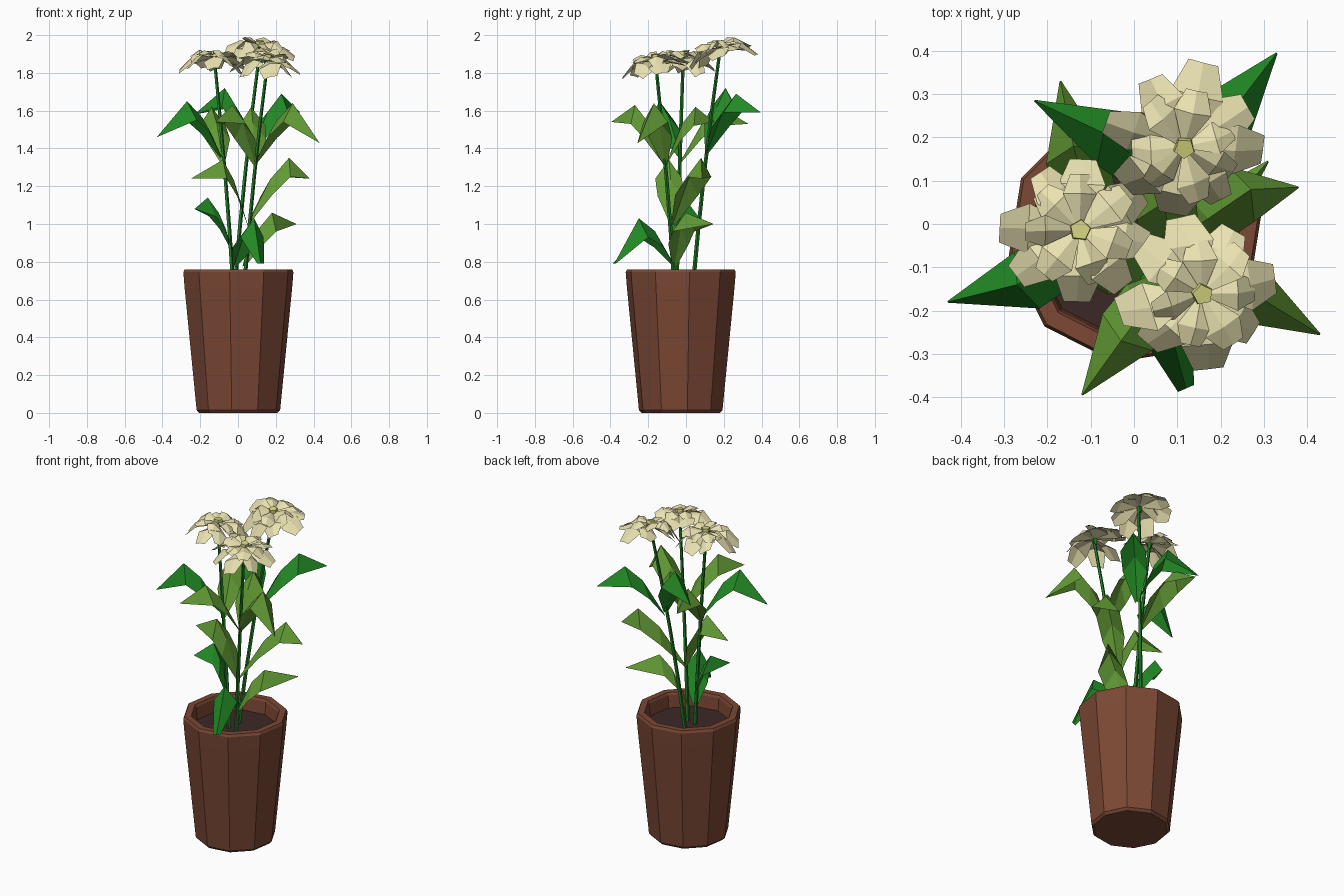
import bpy, bmesh, math, random
from mathutils import Vector

if "Cube" in bpy.data.objects:
    bpy.data.objects.remove(bpy.data.objects["Cube"])

random.seed(4)


def material(name, rgb):
    m = bpy.data.materials.new(name)
    m.diffuse_color = (*rgb, 1)
    m.use_nodes = True
    m.node_tree.nodes["Principled BSDF"].inputs["Base Color"].default_value = m.diffuse_color
    return m


CLAY = material("clay", (0.20, 0.065, 0.035))
SOIL = material("soil", (0.045, 0.022, 0.018))
STEM = material("stem_green", (0.015, 0.2, 0.02))
GREEN = material("leaf_green", (0.016, 0.25, 0.018))
OLIVE = material("leaf_olive", (0.12, 0.32, 0.035))
CREAM = material("petal_cream", (0.82, 0.76, 0.44))
YELLOW = material("flower_centre", (0.68, 0.68, 0.22))


def finish(name, bm, mat):
    bmesh.ops.recalc_face_normals(bm, faces=bm.faces)
    me = bpy.data.meshes.new(name)
    bm.to_mesh(me)
    bm.free()
    ob = bpy.data.objects.new(name, me)
    me.materials.append(mat)
    bpy.context.collection.objects.link(ob)
    return ob


def bridge(bm, rings):
    n = len(rings[0])
    for a, b in zip(rings, rings[1:]):
        for i in range(n):
            j = (i + 1) % n
            bm.faces.new((a[i], a[j], b[j], b[i]))


def lathe(name, profile, mat, sides=10, phase=9, centre=(0.002, -0.028)):
    bm = bmesh.new()
    rings = []
    for r, z in profile:
        angles = [math.radians(phase + 360 * i / sides) for i in range(sides)]
        rings.append([bm.verts.new((centre[0] + r * math.cos(a),
                                    centre[1] + r * math.sin(a), z)) for a in angles])
    bridge(bm, rings)
    bm.faces.new(rings[0])
    bm.faces.new(rings[-1])
    return finish(name, bm, mat)


# Ten-sided pot with chamfered foot and rim, and the soil inside
lathe("pot", [(0.21, 0), (0.224, 0.015), (0.288, 0.66), (0.295, 0.745), (0.288, 0.76),
              (0.25, 0.76), (0.243, 0.745), (0.233, 0.62)], CLAY)
lathe("soil", [(0.232, 0.63), (0.238, 0.67)], SOIL)


# Thin bowed stems
def stem(name, base, top):
    base, top = Vector(base), Vector(top)
    bm = bmesh.new()
    rings = []
    for k in range(5):
        t = k / 4
        c = base.lerp(top, t)
        c.xy -= (top - base).xy * 0.25 * t * (1 - t)
        r = 0.012 - 0.003 * t
        rings.append([bm.verts.new(c + Vector((r * math.cos(a), r * math.sin(a), 0)))
                      for a in (i * math.tau / 5 for i in range(5))])
    bridge(bm, rings)
    bm.faces.new(rings[-1])
    finish(name, bm, STEM)


# A folded strip: each station is (midrib point, half width, edge lift)
def folded_blade(bm, stations, side, up):
    rows = []
    for mid, hw, lift in stations:
        rows.append([bm.verts.new(mid + side * s * hw + up * (lift if s else 0))
                     for s in (-1, 0, 1)])
    for a, b in zip(rows, rows[1:]):
        for i in (0, 1):
            bm.faces.new((a[i], a[i + 1], b[i + 1], b[i]))


# Flower: two jittered layers of angular petals, calyx cone and five-sided centre
def flower(name, centre, normal, start):
    centre, n = Vector(centre), Vector(normal).normalized()
    rot = Vector((0, 0, 1)).rotation_difference(n)
    bm = bmesh.new()
    for count, size, rise, droop in ((8, 1.0, -0.016, 0.05), (7, 0.74, 0.018, 0.02)):
        for i in range(count):
            a = start + math.tau * (i + random.uniform(-0.15, 0.15)) / count + rise * 20
            d = rot @ Vector((math.cos(a), math.sin(a), 0))
            s = size * random.uniform(0.9, 1.06)
            drop = droop * random.uniform(0.2, 1.5)
            side = (n.cross(d) + n * random.uniform(-0.65, 0.65)).normalized()

            def at(r, h):
                return centre + d * r * s + n * h
            folded_blade(bm, [(at(0.015, rise * 0.5), 0.008, 0.002),
                              (at(0.115, rise + 0.014), 0.06 * s, -0.018),
                              (at(0.178, rise - drop), 0.034 * s, -0.004)], side, n)
    finish(name + "_petals", bm, CREAM)
    for part, r0, r1, h0, h1, mat in (("centre", 0.027, 0.024, 0, 0.03, YELLOW),
                                      ("calyx", 0.009, 0.018, -0.04, -0.004, STEM)):
        bm = bmesh.new()
        rings = [[bm.verts.new(centre + rot @ Vector((r * math.cos(a), r * math.sin(a), h)))
                  for a in (start + i * math.tau / 5 for i in range(5))]
                 for r, h in ((r0, h0), (r1, h1))]
        bridge(bm, rings)
        bm.faces.new(rings[0])
        bm.faces.new(rings[1])
        finish(name + "_" + part, bm, mat)


plants = [("left", (-0.025, -0.05, 0.65), (-0.125, -0.015, 1.885), (0.03, 0.03, 1), 0.2),
          ("front", (0.03, -0.06, 0.65), (0.155, -0.16, 1.87), (0.15, -0.12, 1), 0.5),
          ("back", (-0.02, 0.035, 0.65), (0.115, 0.18, 1.94), (0.05, -0.22, 1), 0.9)]
for name, base, head, normal, start in plants:
    stem(name + "_stem", base, Vector(head) - Vector((0, 0, 0.02)))
    flower(name + "_flower", head, normal, start)


# Leaves: roof-folded, rising from the stem to a broad bend, then drooping to a point
def leaf(name, base, bend, tip, mat, hw=0.075, tip_w=0.002):
    base, bend, tip = Vector(base), Vector(bend), Vector(tip)
    out = (tip - base) * Vector((1, 1, 0))
    side = Vector((-out.y, out.x, 0)).normalized()
    up = Vector((-out.x, -out.y, 0)).normalized() * -0.25 + Vector((0, 0, 1))
    bm = bmesh.new()
    folded_blade(bm, [(base, 0.01, -0.01),
                      (base.lerp(bend, 0.55) + Vector((0, 0, 0.045)), hw * 0.9, -0.085),
                      (bend, hw * 0.95, -0.1),
                      (tip, tip_w, 0)], side, up)
    finish(name, bm, mat)


leaves = [
    # upper whorls
    ((-0.09, -0.03, 1.36), (-0.27, -0.14, 1.65), (-0.43, -0.18, 1.46), GREEN),
    ((0.07, 0.11, 1.38), (0.23, 0.265, 1.69), (0.33, 0.395, 1.59), GREEN),
    ((0.06, 0.11, 1.40), (-0.07, 0.21, 1.72), (-0.23, 0.285, 1.58), GREEN),
    ((0.09, -0.11, 1.32), (0.29, -0.17, 1.64), (0.43, -0.255, 1.43), OLIVE),
    ((0.09, -0.11, 1.32), (-0.03, -0.27, 1.63), (-0.12, -0.395, 1.54), OLIVE),
    ((0.09, -0.10, 1.33), (0.07, 0.05, 1.62), (0.03, 0.15, 1.54), OLIVE),
    ((-0.08, -0.03, 1.33), (-0.14, 0.18, 1.62), (-0.17, 0.33, 1.53), OLIVE),
    # middle pair
    ((0.05, -0.07, 1.0), (0.27, 0.08, 1.35), (0.38, 0.085, 1.24), OLIVE),
    ((0.05, -0.07, 1.0), (-0.08, -0.09, 1.34), (-0.25, -0.05, 1.24), OLIVE),
    # lower pair
    ((-0.03, -0.05, 0.86), (-0.16, -0.01, 1.14), (-0.23, -0.10, 1.08), GREEN),
    ((0.03, -0.06, 0.78), (0.18, 0.0, 1.06), (0.31, 0.145, 1.0), OLIVE),
]
for i, (base, bend, tip, mat) in enumerate(leaves):
    leaf(f"leaf_{i + 1}", base, bend, tip, mat)
leaf("front_low_leaf", (-0.02, -0.06, 0.78), (0.085, -0.25, 1.03), (0.12, -0.38, 0.79), GREEN,
     0.07, 0.02)
